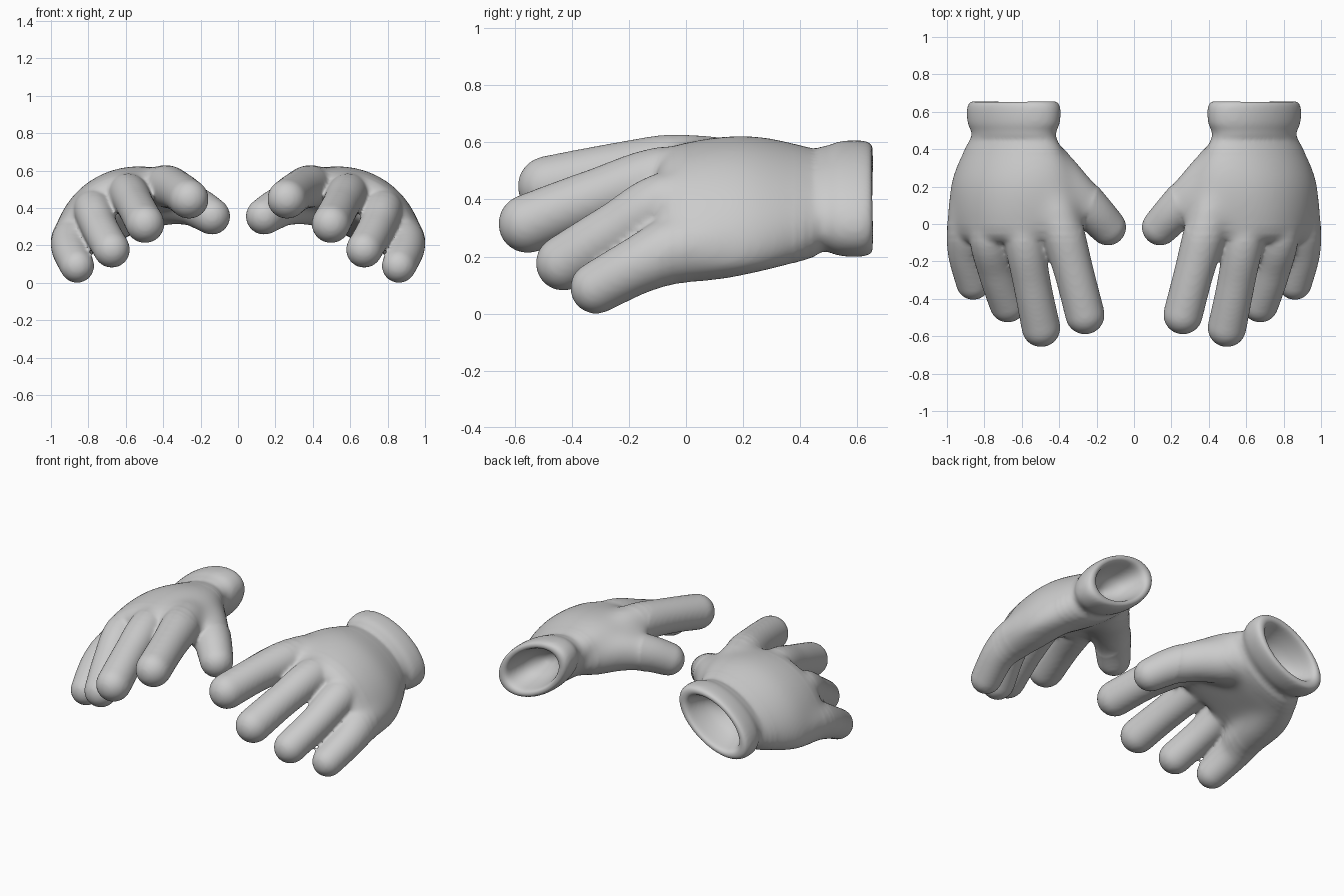
import bpy, bmesh, math
from mathutils import Vector

if "Cube" in bpy.data.objects:
    bpy.data.objects.remove(bpy.data.objects["Cube"])

bm = bmesh.new()


def spline(rows, steps):
    """Catmull-Rom resampling of rows of numbers."""
    rows = [Vector(r) for r in rows]
    out = []
    for i in range(len(rows) - 1):
        p0, p1 = rows[max(i - 1, 0)], rows[i]
        p2, p3 = rows[i + 1], rows[min(i + 2, len(rows) - 1)]
        for k in range(steps):
            t = k / steps
            out.append(0.5 * (2 * p1 + (p2 - p0) * t + (2 * p0 - 5 * p1 + 4 * p2 - p3) * t * t
                              + (3 * p1 - p0 - 3 * p2 + p3) * t ** 3))
    return out + [rows[-1]]


def loft(rings):
    loops = [[bm.verts.new(p) for p in ring] for ring in rings]
    n = len(loops[0])
    for a, b in zip(loops, loops[1:]):
        for i in range(n):
            bm.faces.new((a[i], a[(i + 1) % n], b[(i + 1) % n], b[i]))
    bm.faces.new(loops[0][::-1])
    bm.faces.new(loops[-1])


def finger(rows):
    """Round tube along x, y, z, radius rows with a domed tip."""
    pts = spline(rows, 6)
    pos = [Vector(p[:3]) for p in pts]
    rad = [p[3] for p in pts]
    tip = (pos[-1] - pos[-2]).normalized()
    end, r = pos[-1].copy(), rad[-1]
    for k in range(1, 8):
        a = math.radians(12 * k)
        pos.append(end + tip * r * math.sin(a))
        rad.append(r * math.cos(a))
    rings = []
    for i, p in enumerate(pos):
        d = pos[min(i + 1, len(pos) - 1)] - pos[max(i - 1, 0)]
        q = d.to_track_quat('Z', 'Y')
        rings.append([p + q @ Vector((rad[i] * math.cos(t), rad[i] * math.sin(t), 0))
                      for t in (math.tau * k / 28 for k in range(28))])
    loft(rings)


def section(y, cx, cz, a, b, tilt, bend):
    """Tilted ellipse, arched downward at both ends."""
    t = math.radians(tilt)
    along, up = Vector((math.cos(t), 0, math.sin(t))), Vector((-math.sin(t), 0, math.cos(t)))
    ring = []
    for k in range(64):
        u, v = math.cos(math.tau * k / 64), math.sin(math.tau * k / 64)
        ring.append(Vector((cx, y, cz)) + along * a * u + up * (b * v - bend * u * u))
    return ring


# palm, from knuckles to wrist
palm = spline([(-0.10, .69, .425, .32, .08, -27, .10),
               (-0.06, .69, .432, .355, .117, -27, .11),
               (0.03, .69, .434, .385, .14, -28, .11),
               (0.20, .685, .42, .375, .163, -31, .07),
               (0.34, .662, .40, .328, .163, -32, .03),
               (0.45, .645, .387, .262, .148, -33, 0)], 5)
# cuff: rolled outside, then the hollow inside (y, scale)
cuff = spline([(.475, .91), (.50, .93), (.53, .99), (.57, 1.015), (.615, 1.015), (.645, .98),
               (.657, .91), (.657, .83), (.64, .75), (.57, .65), (.50, .48), (.44, .12)], 3)
loft([section(*r) for r in palm]
     + [section(y, .643, .403, .275 * s, .16 * s, -33, 0) for y, s in cuff])

# fingers and thumb
finger([(.50, .28, .47, .09), (.43, .12, .51, .11), (.385, -.03, .516, .116), (.32, -.26, .49, .106),
        (.262, -.485, .447, .106)])  # index
finger([(.62, .22, .45, .10), (.59, -.06, .48, .108), (.545, -.32, .405, .101), (.497, -.555, .315, .104)])  # middle
finger([(.76, .22, .38, .10), (.775, -.05, .395, .107), (.737, -.25, .29, .098), (.675, -.43, .177, .098)])  # ring
finger([(.81, .30, .28, .12), (.86, .12, .245, .13), (.88, -.03, .225, .124), (.893, -.16, .173, .102),
        (.86, -.315, .090, .092)])  # little
finger([(.53, .36, .42, .12), (.46, .295, .43, .14), (.35, .19, .435, .128), (.228, .075, .405, .11),
        (.14, -.017, .355, .099)])  # thumb

bmesh.ops.recalc_face_normals(bm, faces=bm.faces)
raw = bpy.data.meshes.new("glove_parts")
bm.to_mesh(raw)
bm.free()
base = bpy.data.objects.new("glove_parts", raw)
bpy.context.collection.objects.link(base)

# fuse the parts into one soft skin
rem = base.modifiers.new("fuse", 'REMESH')
rem.mode = 'VOXEL'
rem.voxel_size = 0.011
rem.use_smooth_shade = True
soft = base.modifiers.new("soften", 'SMOOTH')
soft.factor = 0.5
soft.iterations = 14
dg = bpy.context.evaluated_depsgraph_get()
skin = bpy.data.meshes.new_from_object(base.evaluated_get(dg))
bpy.data.objects.remove(base)

# blend the finger roots further into the palm, leaving the thumb tip alone
bm = bmesh.new()
bm.from_mesh(skin)
for start, end, count in ((-.09, .44, 15), (-.05, .41, 25), (0, .38, 30)):
    verts = [v for v in bm.verts if start < v.co.y < end and v.co.x > .27 - v.co.y * .4]
    for _ in range(count):
        bmesh.ops.smooth_vert(bm, verts=verts, factor=0.5, use_axis_x=True, use_axis_y=True, use_axis_z=True)
bm.to_mesh(skin)
bm.free()

# the pair of gloves
for name, side in (("glove_right_side", 1), ("glove_left_side", -1)):
    me = skin.copy()
    if side < 0:
        for v in me.vertices:
            v.co.x = -v.co.x
        me.flip_normals()
    me.polygons.foreach_set("use_smooth", [True] * len(me.polygons))
    bpy.context.collection.objects.link(bpy.data.objects.new(name, me))
